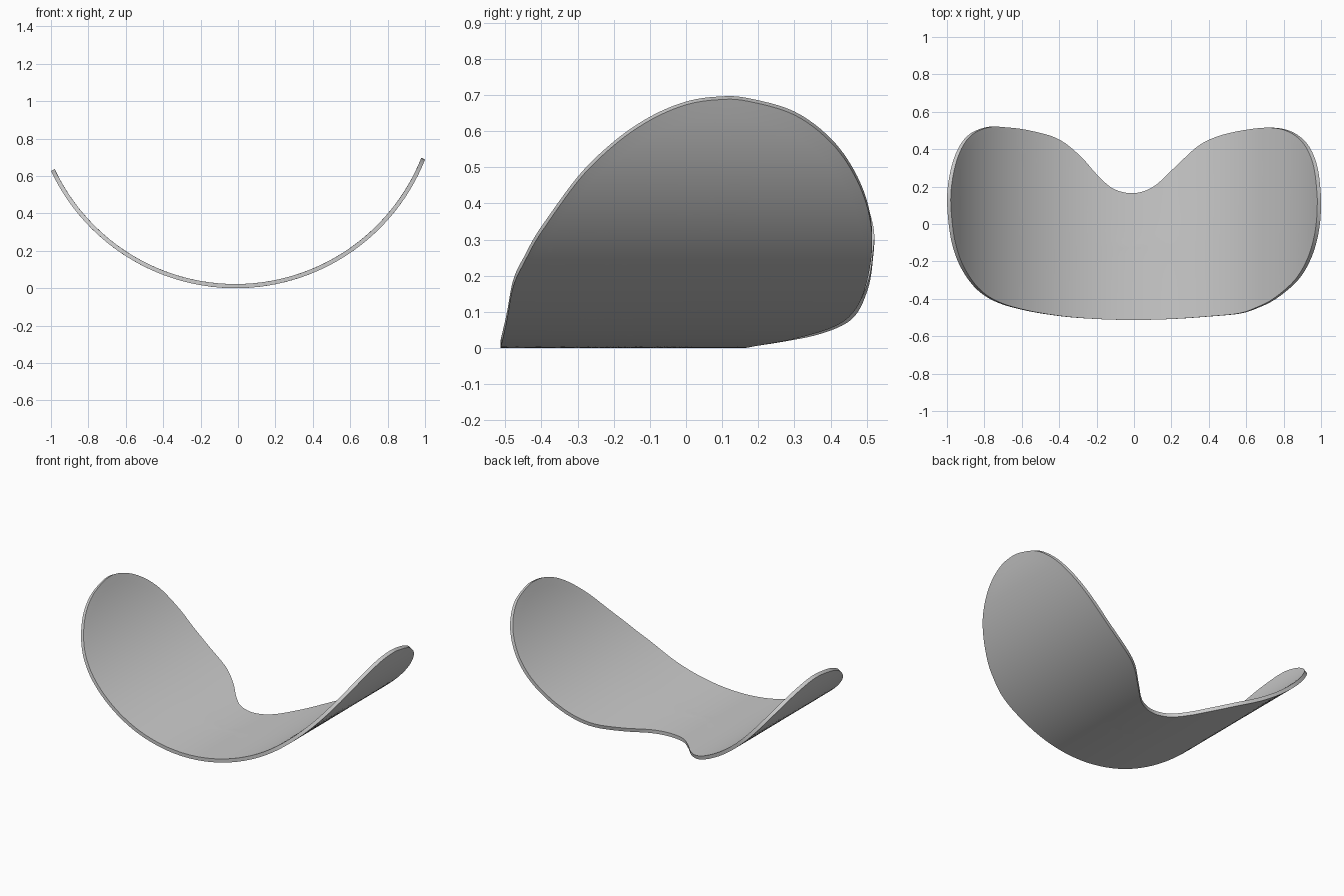
import bpy, bmesh, math
from mathutils import Vector

if "Cube" in bpy.data.objects:
    bpy.data.objects.remove(bpy.data.objects["Cube"])

R = 1.09          # outer bend radius
CX = -0.013       # bend axis position
THICK = 0.022
STEPS, RINGS = 6, 24

# outline of the flat sheet: (bend angle, y), counter-clockwise from front centre
OUTLINE = [
    (0.01, -0.513), (0.2, -0.508), (0.4, -0.494), (0.566, -0.478), (0.675, -0.446),
    (0.787, -0.4), (0.955, -0.3), (1.063, -0.2), (1.135, -0.1), (1.178, 0.0),
    (1.192, 0.09), (1.188, 0.17), (1.15, 0.3), (1.073, 0.4), (0.976, 0.465),
    (0.862, 0.504), (0.733, 0.515), (0.566, 0.497), (0.432, 0.464), (0.333, 0.412),
    (0.22, 0.305), (0.11, 0.2), (0.01, 0.165), (-0.09, 0.188), (-0.172, 0.262),
    (-0.266, 0.37), (-0.383, 0.458), (-0.547, 0.502), (-0.682, 0.517), (-0.79, 0.518),
    (-0.919, 0.48), (-1.016, 0.405), (-1.091, 0.29), (-1.131, 0.15), (-1.113, 0.0),
    (-1.07, -0.12), (-0.995, -0.23), (-0.876, -0.34), (-0.742, -0.411),
    (-0.569, -0.458), (-0.363, -0.492), (-0.172, -0.508),
]


def smooth_loop(pts, steps):
    """Closed Catmull-Rom curve through the points."""
    n, out = len(pts), []
    for i in range(n):
        a, b, c, d = (Vector(pts[(i + k) % n]) for k in (-1, 0, 1, 2))
        for s in range(steps):
            t = s / steps
            out.append(0.5 * (2 * b + (c - a) * t + (2 * a - 5 * b + 4 * c - d) * t ** 2
                              + (3 * b - a - 3 * c + d) * t ** 3))
    return out


def bend(p):
    """Roll a flat sheet point onto the cylinder."""
    return (CX + R * math.sin(p.x), p.y, R - R * math.cos(p.x))


# curved sheet made of rings shrinking towards the centre
bm = bmesh.new()
edge = smooth_loop(OUTLINE, STEPS)
hub = Vector((0.0, -0.12))
rings = [[bm.verts.new(bend(hub.lerp(p, k / RINGS))) for p in edge]
         for k in range(1, RINGS + 1)]
centre = bm.verts.new(bend(hub))
n = len(edge)
for i in range(n):
    j = (i + 1) % n
    bm.faces.new((centre, rings[0][i], rings[0][j]))
    for inner, outer in zip(rings, rings[1:]):
        bm.faces.new((inner[i], outer[i], outer[j], inner[j]))
mesh = bpy.data.meshes.new("curved_panel")
bm.to_mesh(mesh)
bm.free()
panel = bpy.data.objects.new("curved_panel", mesh)
bpy.context.collection.objects.link(panel)

# thickness towards the inside of the bend
solid = panel.modifiers.new("thickness", 'SOLIDIFY')
solid.thickness = THICK
solid.offset = 1
bpy.context.view_layer.objects.active = panel
panel.select_set(True)
bpy.ops.object.modifier_apply(modifier=solid.name)
bpy.ops.object.shade_smooth_by_angle(angle=math.radians(40))
